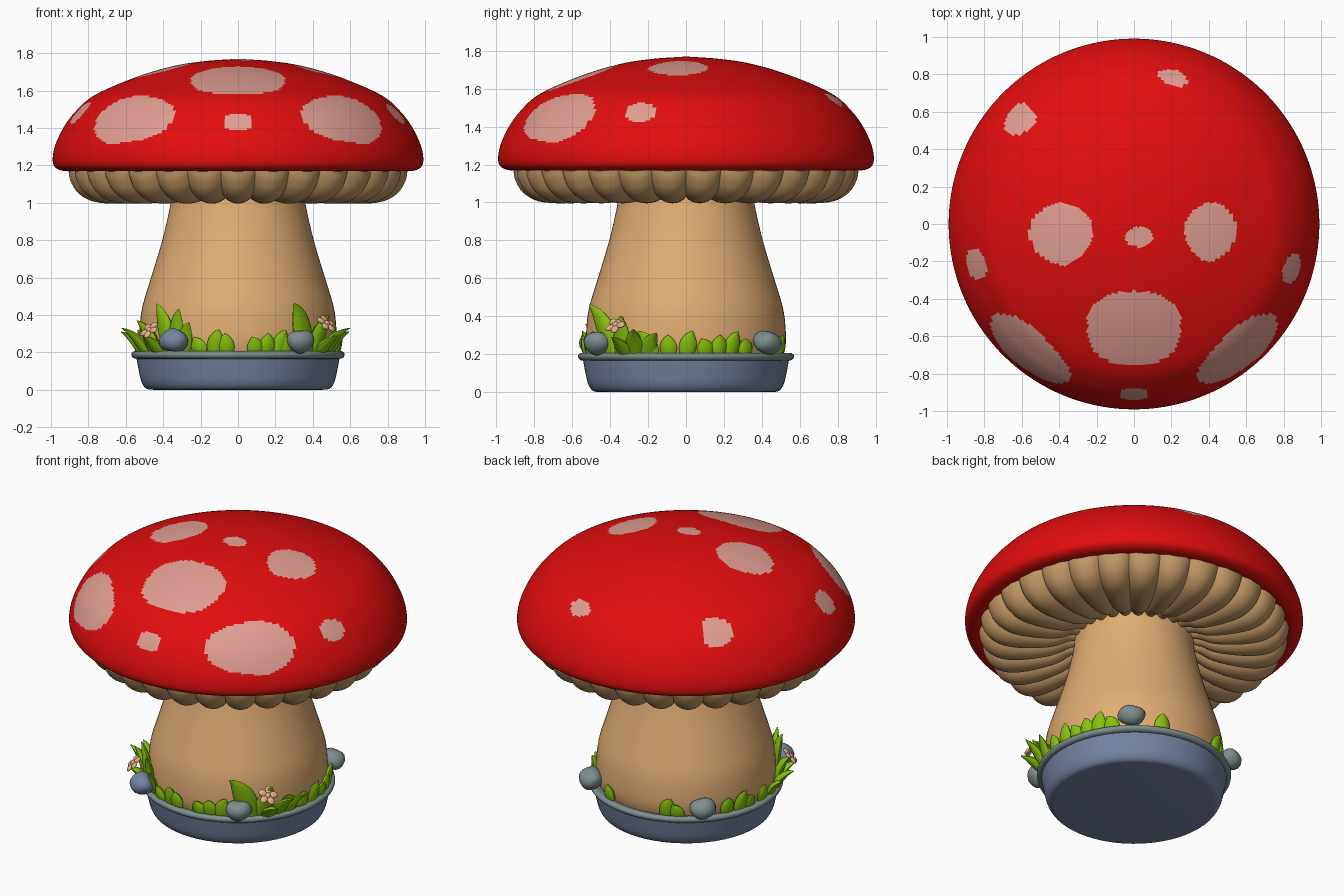
import bpy, bmesh
from math import sin, cos, pi, radians, hypot, atan2
from mathutils import Vector, Matrix

cube = bpy.data.objects.get("Cube")
if cube:
    bpy.data.objects.remove(cube, do_unlink=True)


def material(name, *rgb):
    m = bpy.data.materials.new(name)
    m.use_nodes = True
    m.diffuse_color = (*rgb, 1)
    m.node_tree.nodes["Principled BSDF"].inputs["Base Color"].default_value = (*rgb, 1)
    return m


RED = material("cap red", 0.76, 0.004, 0.004)
PINK = material("spot pink", 0.75, 0.34, 0.29)
TAN = material("stem tan", 0.75, 0.42, 0.17)
GILL = material("gill brown", 0.53, 0.31, 0.13)
BLUE = material("pot blue", 0.18, 0.23, 0.36)
GREY = material("rim grey", 0.21, 0.27, 0.27)
GREEN = material("leaf green", 0.24, 0.53, 0.004)
PETAL = material("flower peach", 0.77, 0.42, 0.22)


def finish(bm, name, *mats, angle=50):
    bmesh.ops.recalc_face_normals(bm, faces=bm.faces)
    mesh = bpy.data.meshes.new(name)
    bm.to_mesh(mesh)
    bm.free()
    ob = bpy.data.objects.new(name, mesh)
    bpy.context.collection.objects.link(ob)
    for m in mats:
        mesh.materials.append(m)
    bpy.ops.object.select_all(action="DESELECT")
    ob.select_set(True)
    bpy.context.view_layer.objects.active = ob
    bpy.ops.object.shade_smooth_by_angle(angle=radians(angle))
    return ob


def smooth(points, steps):
    """Catmull-Rom curve through profile points."""
    p = [Vector(q) for q in points]
    p = [2 * p[0] - p[1]] + p + [2 * p[-1] - p[-2]]
    out = []
    for a, b, c, d in zip(p, p[1:], p[2:], p[3:]):
        for i in range(steps):
            t = i / steps
            out.append(b + (c - a) * t / 2 + (2 * a - 5 * b + 4 * c - d) * t * t / 2
                       + (3 * b - a - 3 * c + d) * t ** 3 / 2)
    return out + [p[-2]]


def bridge(bm, rings):
    for a, b in zip(rings, rings[1:]):
        for i in range(len(a)):
            j = (i + 1) % len(a)
            bm.faces.new((a[i], a[j], b[j], b[i]))


def lathe(profile, segs, steps, bulge=lambda a: 0):
    """Spin a profile; bulge pushes points outward and down by angle."""
    bm = bmesh.new()
    rings = []
    for r, z in smooth(profile, steps):
        ring = []
        for i in range(segs):
            a = 2 * pi * i / segs
            k = max(r, 0.0005) * (1 + bulge(a))
            ring.append(bm.verts.new((k * cos(a), k * sin(a), z - bulge(a))))
        rings.append(ring)
    bridge(bm, rings)
    bm.faces.new(rings[0])
    bm.faces.new(rings[-1])
    return bm


# Cap with painted spots
CAP = [(0, 1.77), (.18, 1.757), (.35, 1.73), (.55, 1.67), (.77, 1.573), (.88, 1.475),
       (.945, 1.38), (.985, 1.28), (.985, 1.2), (.93, 1.17), (.86, 1.19), (.8, 1.22)]
# Each spot: x, y, half width around the cap, half width down the slope
SPOTS = [(0, -.56, .25, .22), (-.39, -.05, .17, .17), (.41, -.04, .16, .14),
         (.03, -.07, .06, .07), (0, -.91, .075, .057), (-.575, -.68, .265, .165),
         (.575, -.68, .265, .165), (-.845, -.215, .085, .08), (.845, -.24, .08, .07),
         (-.61, .56, .09, .1), (.21, .78, .08, .055)]


def cap_height(r):
    for (r0, z0), (r1, z1) in zip(CAP, CAP[1:]):
        if r0 <= r <= r1:
            return z0 + (z1 - z0) * (r - r0) / (r1 - r0)


def in_spot(p, spot):
    x, y, wide, tall = spot
    c = Vector((x, y, cap_height(hypot(x, y))))
    out = Vector((x, y, 0)).normalized()
    d = p - c
    u = d.dot(Vector((-out.y, out.x, 0)))
    v = hypot(d.dot(out), d.z)
    if hypot(x, y) < .2:
        u, v = d.y, d.x
        wide, tall = .055, .075
    wobble = 1 + .04 * sin(3 * atan2(v, u) + x * 9)
    return p.z > 1.2 and hypot(u / wide, v / tall) < wobble


bm = lathe(CAP, 240, 11)
for f in bm.faces:
    c = f.calc_center_median()
    f.material_index = int(any(in_spot(c, s) for s in SPOTS))
finish(bm, "cap", RED, PINK, angle=80)

# Pleated gills under the cap
finish(lathe([(.88, 1.2), (.87, 1.15), (.83, 1.085), (.75, 1.04), (.62, 1.03), (.47, 1.05),
              (.38, 1.09), (.3, 1.11)], 300, 4, lambda a: .034 * abs(sin(15 * a)) ** .7),
       "gills", GILL, angle=60)

# Stem
finish(lathe([(.5, .15), (.525, .24), (.525, .34), (.51, .45), (.465, .6), (.405, .8),
              (.36, 1), (.35, 1.12)], 64, 4), "stem", TAN)

# Pot and its rolled rim
finish(lathe([(.45, 0), (.49, .006), (.515, .04), (.53, .1), (.545, .18)], 64, 4), "pot", BLUE)
finish(lathe([(.53, .165), (.555, .168), (.568, .18), (.568, .197), (.55, .207), (.52, .198),
              (.45, .19)], 64, 3), "pot_rim", GREY)


def blob(bm, matrix):
    bmesh.ops.create_uvsphere(bm, u_segments=16, v_segments=10, radius=1, matrix=matrix)


# Rocks resting on the rim
for i, (x, y, size, mat) in enumerate([(-.345, -.49, .083, BLUE), (.335, -.47, .078, GREY),
                                       (.38, .43, .083, GREY), (-.4, .4, .08, GREY)]):
    bm = bmesh.new()
    blob(bm, Matrix.Translation((x, y, .262)) @ Matrix.Rotation(atan2(y, x), 4, "Z")
         @ Matrix.Diagonal((size * .85, size, .062, 1)))
    for v in bm.verts:
        v.co.z += .008 * sin(40 * v.co.x + i) * sin(30 * v.co.y)
    finish(bm, f"rock_{i + 1}", mat)


def leaf(bm, azimuth, side, out, top, width):
    """Pointed blade bent along a curve from the rim to its tip."""
    a = radians(azimuth)
    radial, tangent = Vector((cos(a), sin(a), 0)), Vector((-sin(a), cos(a), 0))
    base = radial * .525 + Vector((0, 0, .18))
    tip = radial * (.525 + out) + tangent * side + Vector((0, 0, top))
    mid = base.lerp(tip, .35) + Vector((0, 0, (top - .18) * .4))
    rings = []
    for i in range(9):
        t = i / 8
        c = base.lerp(mid, t).lerp(mid.lerp(tip, t), t)
        along = (mid - base).lerp(tip - mid, t).normalized()
        across = (tangent - along * tangent.dot(along)).normalized()
        thick = along.cross(across)
        w = width * (.08 + sin(pi * (.2 + .8 * t) ** .9)) * .5
        rings.append([bm.verts.new(c + across * w * cos(k * pi / 4) + thick * w * .5 * sin(k * pi / 4))
                      for k in range(8)])
    bridge(bm, rings)
    bm.faces.new(rings[0])
    bm.faces.new(rings[-1])


# Tall leaf tufts at the two front corners
TUFTS = {"left": [(-46, -.14, .05, .46, .12), (-50, -.03, .05, .42, .09), (-40, .05, .07, .4, .1),
                  (-31, .07, .13, .33, .09), (-24, .1, .08, .31, .08), (-20, -.06, .05, .32, .1),
                  (-36, 0, .14, .29, .09)],
         "right": [(-134, -.06, .04, .46, .1), (-130, .07, .05, .43, .09), (-146, -.07, .08, .37, .1),
                   (-157, -.05, .13, .33, .09), (-166, -.08, .1, .31, .08), (-124, .08, .06, .36, .08),
                   (-142, 0, .12, .29, .09)]}
for label, blades in TUFTS.items():
    bm = bmesh.new()
    for b in blades:
        leaf(bm, *b)
    finish(bm, f"{label}_leaf_tuft", GREEN)

# Short leaves around the rim
bm = bmesh.new()
for i, az in enumerate([-79, -73, -66, -60, -97, -104, -112, -10, 0, 12, 19, 26, 37,
                        68, 112, 120, 152, 161, 170, 182]):
    leaf(bm, az, .035 * (i % 3 - 1), .03, .28 + .02 * (i % 3), .085)
finish(bm, "short_leaves", GREEN)

# Five-petal flowers
for label, x, y, z in [("left", .46, -.36, .355), ("right", -.46, -.38, .32)]:
    bm = bmesh.new()
    facing = Vector((x, y, .55)).to_track_quat("Z", "Y").to_matrix().to_4x4()
    place = Matrix.Translation((x * 1.03, y * 1.03, z)) @ facing
    for k in range(5):
        blob(bm, place @ Matrix.Rotation(k * 2 * pi / 5, 4, "Z") @ Matrix.Translation((.034, 0, 0))
             @ Matrix.Diagonal((.026, .021, .011, 1)))
    blob(bm, place @ Matrix.Diagonal((.018, .018, .016, 1)))
    finish(bm, f"{label}_flower", PETAL)
